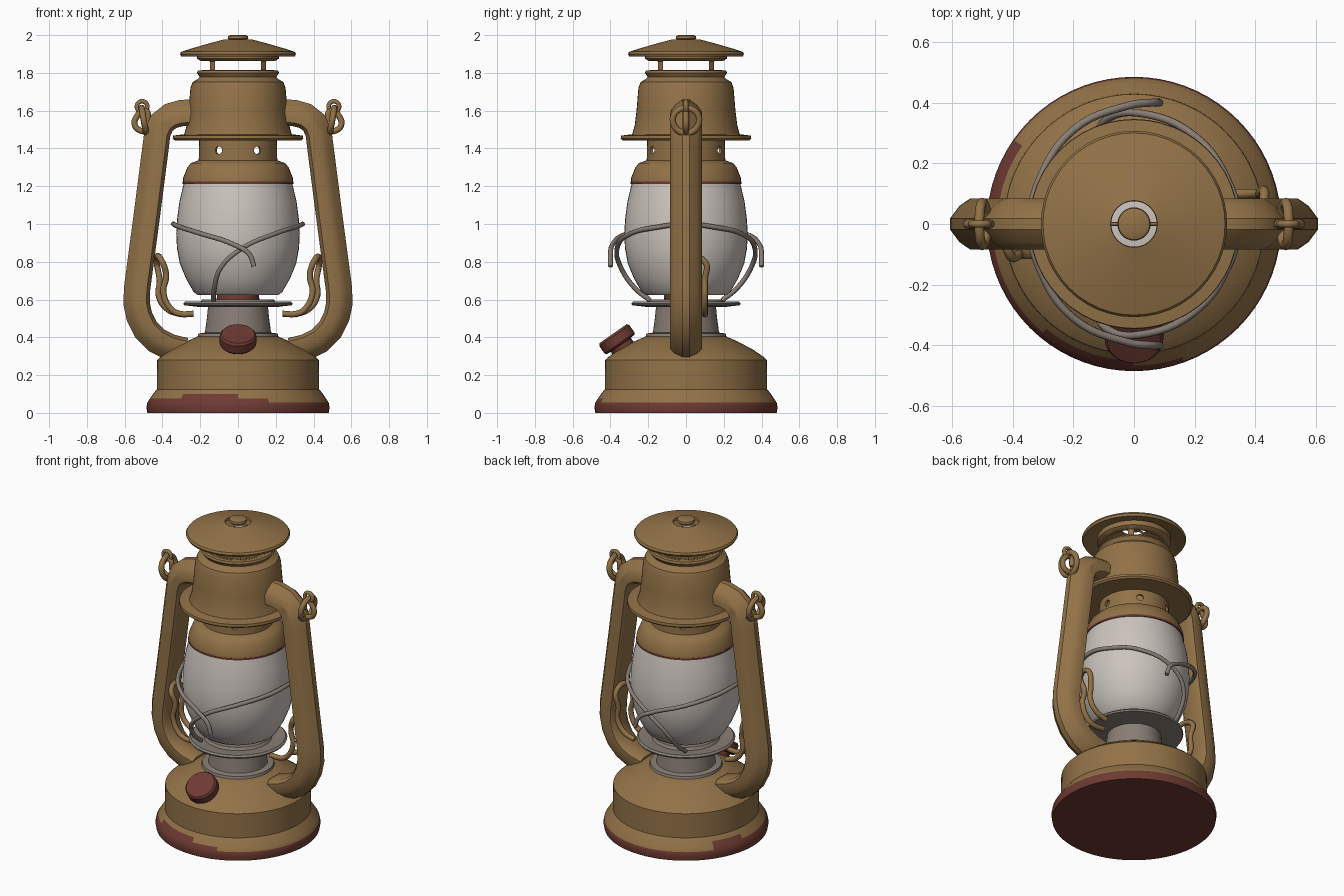
import bpy, bmesh, math
from mathutils import Vector, Matrix

if "Cube" in bpy.data.objects:
    bpy.data.objects.remove(bpy.data.objects["Cube"])


def mat(name, r, g, b):
    m = bpy.data.materials.new(name)
    m.diffuse_color = (r, g, b, 1)
    m.use_nodes = True
    m.node_tree.nodes["Principled BSDF"].inputs["Base Color"].default_value = m.diffuse_color
    return m


BRASS = mat("aged_brass", 0.29, 0.17, 0.065)
RED = mat("rust_red", 0.155, 0.042, 0.032)
GREY = mat("grey_metal", 0.25, 0.21, 0.18)
GLASS = mat("frosted_glass", 0.60, 0.55, 0.51)


def smooth(ob, angle=35):
    bpy.ops.object.select_all(action='DESELECT')
    ob.select_set(True)
    bpy.context.view_layer.objects.active = ob
    bpy.ops.object.shade_smooth_by_angle(angle=math.radians(angle))


def finish(bm, name, material):
    bmesh.ops.recalc_face_normals(bm, faces=bm.faces)
    me = bpy.data.meshes.new(name)
    bm.to_mesh(me)
    bm.free()
    ob = bpy.data.objects.new(name, me)
    bpy.context.collection.objects.link(ob)
    me.materials.append(material)
    smooth(ob)
    return ob


def lathe(name, profile, material, closed=False, steps=48):
    """Turn a list of (radius, z) around the z axis."""
    bm = bmesh.new()
    vs = [bm.verts.new((0, -r, z)) for r, z in profile]
    pairs = list(zip(vs, vs[1:])) + ([(vs[-1], vs[0])] if closed else [])
    es = [bm.edges.new(p) for p in pairs]
    bmesh.ops.spin(bm, geom=vs + es, cent=(0, 0, 0), axis=(0, 0, 1),
                   angle=2 * math.pi, steps=steps)
    bmesh.ops.remove_doubles(bm, verts=bm.verts, dist=1e-4)
    return finish(bm, name, material)


def wire(name, pts, radius, material, cyclic=False):
    cu = bpy.data.curves.new(name, 'CURVE')
    cu.dimensions = '3D'
    cu.bevel_depth, cu.bevel_resolution, cu.resolution_u = radius, 2, 6
    cu.use_fill_caps = True
    sp = cu.splines.new('BEZIER')
    sp.bezier_points.add(len(pts) - 1)
    for b, p in zip(sp.bezier_points, pts):
        b.co = p
        b.handle_left_type = b.handle_right_type = 'AUTO'
    sp.use_cyclic_u = cyclic
    ob = bpy.data.objects.new(name, cu)
    bpy.context.collection.objects.link(ob)
    cu.materials.append(material)
    bpy.ops.object.select_all(action='DESELECT')
    ob.select_set(True)
    bpy.context.view_layer.objects.active = ob
    bpy.ops.object.convert(target='MESH')
    smooth(bpy.context.view_layer.objects.active, 60)


def cut(ob, bm):
    """Subtract the cutter mesh and throw the cutter away."""
    cutter = finish(bm, "cutter", ob.data.materials[0])
    cutter.hide_render = True
    mod = ob.modifiers.new("cut", 'BOOLEAN')
    mod.object, mod.operation, mod.solver = cutter, 'DIFFERENCE', 'EXACT'
    bpy.context.view_layer.objects.active = ob
    bpy.ops.object.modifier_apply(modifier=mod.name)
    bpy.data.objects.remove(cutter)
    smooth(ob)


# fuel tank, with worn red paint round the foot
tank = lathe("fuel_tank", [(0, 0), (.48, 0), (.485, .03), (.48, .055), (.467, .075),
                           (.45, .1), (.43, .125), (.428, .28), (.41, .297), (.36, .332),
                           (.27, .38), (.2, .41), (0, .41)], BRASS, steps=72)
tank.data.materials.append(RED)
for p in tank.data.polygons:
    c = p.center
    a = math.degrees(math.atan2(c.y, c.x)) % 360
    limit = .056
    if 145 < a < 290:
        limit = .1 if a < 172 or 230 < a < 268 else .076
    if c.z < limit:
        p.material_index = 1

# fuel cap, tilted forward
lean = Matrix.Translation((0, -.345, .36)) @ Matrix.Rotation(math.radians(35), 4, 'X')
cap = lathe("fuel_cap", [(0, -.07), (.065, -.07), (.065, 0), (.09, .003), (.097, .012),
                         (.097, .06), (.088, .072), (0, .072)], RED, steps=24)
cap.data.transform(lean)

# burner neck, plate and burner
lathe("burner_neck", [(0, .4), (.215, .4), (.21, .42), (.175, .425), (.165, .5),
                      (.158, .57), (0, .57)], GREY)
lathe("globe_plate", [(0, .56), (.2, .56), (.285, .57), (.29, .58), (.28, .59),
                      (.2, .583), (.19, .6), (.16, .6), (.15, .585), (0, .585)], GREY)
lathe("burner", [(0, .58), (.115, .58), (.11, .635), (0, .635)], RED)

# glass globe
lathe("glass_globe", [(0, .628), (.215, .625), (.235, .64), (.275, .71), (.308, .79),
                      (.323, .87), (.327, .95), (.322, 1.03), (.31, 1.12), (.287, 1.215),
                      (.25, 1.24), (0, 1.24)], GLASS)
lathe("globe_gasket", [(.27, 1.212), (.293, 1.212), (.293, 1.224), (.27, 1.224)], RED, True)

# pierced collar above the globe: six round holes
collar = lathe("collar", [(.292, 1.222), (.29, 1.245), (.268, 1.3), (.25, 1.322),
                          (.208, 1.337), (.205, 1.46), (.19, 1.46), (.19, 1.32),
                          (.245, 1.28), (.268, 1.222)], BRASS, True)
bm = bmesh.new()
for k in range(6):
    a = math.radians(60 * k)
    m = (Matrix.Translation((.2 * math.cos(a), .2 * math.sin(a), 1.39))
         @ Matrix.Rotation(a, 4, 'Z') @ Matrix.Rotation(math.pi / 2, 4, 'Y'))
    bmesh.ops.create_cone(bm, cap_ends=True, segments=16, radius1=.021, radius2=.021,
                          depth=.1, matrix=m)
cut(collar, bm)

# hood with flange
lathe("hood", [(.335, 1.442), (.346, 1.452), (.344, 1.468), (.285, 1.475), (.272, 1.52),
               (.262, 1.6), (.252, 1.72), (.24, 1.752), (.215, 1.766), (.203, 1.778),
               (.218, 1.8), (.212, 1.812), (.185, 1.815), (.17, 1.8), (.18, 1.77),
               (.235, 1.72), (.25, 1.5), (.2, 1.442)], BRASS, True)

# vent ring: four wide windows
vent = lathe("vent_ring", [(.192, 1.8), (.192, 1.86), (.216, 1.875), (.216, 1.91),
                           (.19, 1.91), (.176, 1.865), (.176, 1.8)], BRASS, True)
bm = bmesh.new()
for k in range(2):
    m = (Matrix.Rotation(k * math.pi / 2, 4, 'Z') @ Matrix.Translation((0, 0, 1.839))
         @ Matrix.Diagonal((.245, 1, .046 + .002 * k, 1)))
    bmesh.ops.create_cube(bm, size=1, matrix=m)
    bmesh.ops.remove_doubles(bm, verts=[], dist=0)
cut(vent, bm)

# chimney cap and the small knob over its hole
lathe("chimney_cap", [(.075, 1.962), (.077, 1.976), (.15, 1.957), (.25, 1.928), (.3, 1.912),
                      (.307, 1.9), (.3, 1.886), (.27, 1.89), (.2, 1.91)], BRASS, True)
lathe("cap_knob", [(0, 1.972), (.045, 1.972), (.055, 1.982), (.052, 1.995), (.04, 2),
                   (0, 2)], BRASS, steps=24)
wire("knob_bracket", [(-.09, 0, 1.966), (0, 0, 1.975), (.09, 0, 1.966)], .006, BRASS)

# side tubes: a ridged section swept along a path in the x-z plane
PATH = [(.2, 1.59), (.3, 1.585), (.355, 1.57), (.4, 1.535), (.425, 1.48), (.435, 1.4),
        (.48, 1.05), (.532, .66), (.535, .58), (.52, .51), (.485, .44), (.43, .385),
        (.36, .35), (.28, .33)]
HALF = [(.072, .018), (.04, .06), (.005, .084), (-.05, .084), (-.068, .055)]
SECTION = HALF + [(n, -y) for n, y in reversed(HALF)]


def side_tube(name, s):
    bm = bmesh.new()
    rings = []
    for i, (x, z) in enumerate(PATH):
        a, b = PATH[max(i - 1, 0)], PATH[min(i + 1, len(PATH) - 1)]
        t = Vector((b[0] - a[0], b[1] - a[1])).normalized()
        rings.append([bm.verts.new((s * (x - t.y * n), y, z + t.x * n)) for n, y in SECTION])
    k = len(SECTION)
    for r0, r1 in zip(rings, rings[1:]):
        for j in range(k):
            bm.faces.new((r0[j], r0[(j + 1) % k], r1[(j + 1) % k], r1[j]))
    bm.faces.new(rings[0])
    bm.faces.new(rings[-1])
    finish(bm, name, BRASS)


def ring(name, loc, rot, major, minor):
    bpy.ops.mesh.primitive_torus_add(location=loc, rotation=rot, major_radius=major,
                                     minor_radius=minor, major_segments=20, minor_segments=8)
    ob = bpy.context.object
    ob.name = name
    ob.data.materials.append(BRASS)
    smooth(ob, 60)
    return ob


for side, s in (("left", -1), ("right", 1)):
    side_tube(side + "_tube", s)
    # bail ear: diamond lug, loop and ring
    wire(side + "_ear_loop", [(s * .5, -.07, 1.555), (s * .51, 0, 1.615),
                              (s * .5, .07, 1.555), (s * .485, 0, 1.48)], .017, BRASS, True)
    wire(side + "_ear_lug", [(s * .45, 0, 1.5), (s * .5, 0, 1.49), (s * .545, 0, 1.52),
                             (s * .535, 0, 1.57), (s * .49, 0, 1.6), (s * .475, 0, 1.54)],
         .016, BRASS)
    ring(side + "_ear_ring", (s * .508, 0, 1.622), (math.pi / 2, 0, 0), .028, .012)
    # bent lift clip beside the globe
    y0, y1 = (-.1, .02) if s < 0 else (.0, .1)
    wire(side + "_clip", [(s * .235, y0, .525), (s * .31, y0, .525), (s * .355, y0, .55),
                          (s * .395, y0, .64), (s * .38, y0, .73), (s * .41, y0, .815),
                          (s * .43, y1, .8), (s * .415, y1, .7), (s * .42, y1, .62),
                          (s * .375, y1, .55), (s * .3, y1, .52)], .016, BRASS)

# two guard wires round the globe, each the same front and back
left_half = [(.085, -.4, .775), (.06, -.4, .84), (-.02, -.39, .89), (-.2, -.31, .95),
             (-.31, -.15, .985)]
right_half = [(-.13, -.19, .595), (-.125, -.27, .66), (-.09, -.345, .77), (.02, -.365, .87),
              (.2, -.29, .95), (.31, -.14, .985)]
for name, half, x in (("left_guard_wire", left_half, -.342), ("right_guard_wire", right_half, .342)):
    back = [(px, -py, pz) for px, py, pz in reversed(half)]
    wire(name, half + [(x, 0, 1.0)] + back, .013, GREY)
